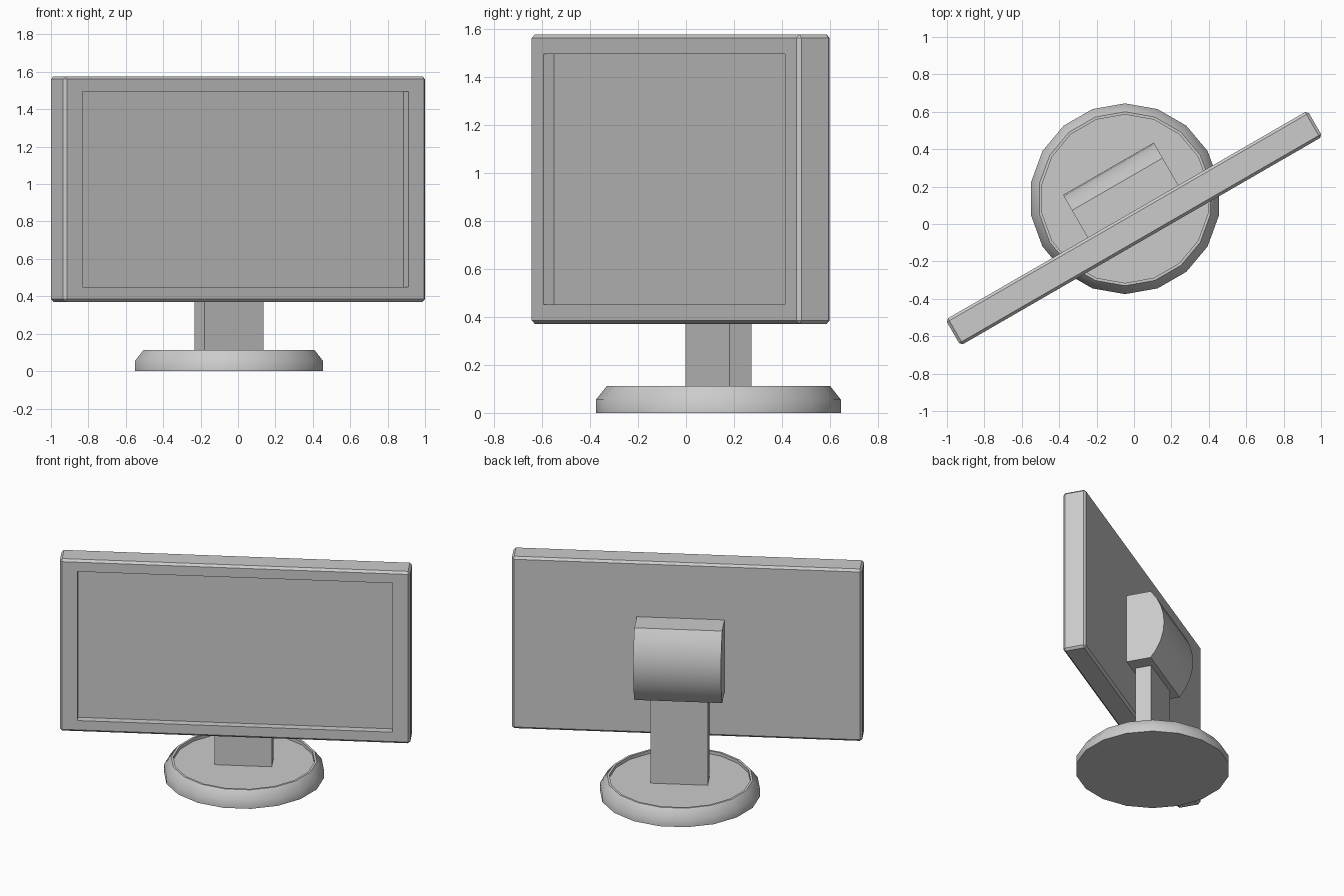
import bpy, bmesh, math
from mathutils import Matrix, Vector

if "Cube" in bpy.data.objects:
    bpy.data.objects.remove(bpy.data.objects["Cube"], do_unlink=True)

grey = bpy.data.materials.new("light_grey_plastic")
grey.use_nodes = True
grey.diffuse_color = (0.6, 0.6, 0.6, 1)
grey.node_tree.nodes["Principled BSDF"].inputs["Base Color"].default_value = (0.6, 0.6, 0.6, 1)

# The screen, neck and housing share one turned frame
TURN = Matrix.Translation((0, -0.022, 0)) @ Matrix.Rotation(math.radians(30), 4, "Z")


def finish(name, bm, matrix, smooth_angle=None):
    bmesh.ops.recalc_face_normals(bm, faces=bm.faces)
    mesh = bpy.data.meshes.new(name)
    bm.to_mesh(mesh)
    bm.free()
    mesh.materials.append(grey)
    obj = bpy.data.objects.new(name, mesh)
    bpy.context.collection.objects.link(obj)
    obj.matrix_world = matrix
    if smooth_angle:
        bpy.ops.object.select_all(action="DESELECT")
        obj.select_set(True)
        bpy.context.view_layer.objects.active = obj
        bpy.ops.object.shade_smooth_by_angle(angle=math.radians(smooth_angle))
    return obj


def box(size, centre):
    bm = bmesh.new()
    bmesh.ops.create_cube(bm, size=1)
    bmesh.ops.scale(bm, vec=size, verts=bm.verts)
    bmesh.ops.translate(bm, vec=centre, verts=bm.verts)
    return bm


# Screen panel: chamfered slab with a recessed display
mid_z = 0.973
bm = box((2.235, 0.16, 1.205), (0, 0, mid_z))
bmesh.ops.bevel(bm, geom=bm.edges[:], offset=0.015, segments=1, affect="EDGES")
front = min(bm.faces, key=lambda f: f.calc_center_median().y)
bmesh.ops.inset_region(bm, faces=[front], thickness=0.05)
for v in front.verts:
    v.co.x = math.copysign(1.005, v.co.x)
    v.co.z = mid_z + math.copysign(0.522, v.co.z - mid_z)
walls = bmesh.ops.extrude_discrete_faces(bm, faces=[front])
bmesh.ops.translate(bm, vec=(0, 0.05, 0), verts=walls["faces"][0].verts)
finish("screen_panel", bm, TURN)

# Neck
finish("neck", box((0.364, 0.108, 0.8), (0.037, 0.161, 0.48)), TURN)

# Rear housing: arc-backed profile extruded sideways
top, bottom, flat, bulge = 1.19, 0.685, 0.248, 0.095
half = (top - bottom) / 2
radius = (half * half + bulge * bulge) / (2 * bulge)
sweep = math.asin(half / radius)
profile = [(0.07, bottom)]
steps = 8
for i in range(steps + 1):
    a = sweep * (2 * i / steps - 1)
    profile.append((flat + bulge - radius * (1 - math.cos(a)),
                    (top + bottom) / 2 + radius * math.sin(a)))
profile.append((0.07, top))
bm = bmesh.new()
cap = bm.faces.new([bm.verts.new((-0.24, y, z)) for y, z in profile])
ext = bmesh.ops.extrude_face_region(bm, geom=[cap], use_keep_orig=True)
bmesh.ops.translate(bm, vec=(0.56, 0, 0),
                    verts=[g for g in ext["geom"] if isinstance(g, bmesh.types.BMVert)])
finish("rear_housing", bm, TURN, 30)

# Base: 18-sided lathed dish with a shallow sunken top
sides = 18
bm = bmesh.new()
rings = []
for r, z in [(0.51, 0), (0.51, 0.055), (0.465, 0.112), (0.45, 0.112), (0.45, 0.09)]:
    rings.append([bm.verts.new((r * math.sin(math.tau * i / sides),
                                r * math.cos(math.tau * i / sides), z))
                  for i in range(sides)])
for low, high in zip(rings, rings[1:]):
    for i in range(sides):
        j = (i + 1) % sides
        bm.faces.new((low[i], low[j], high[j], high[i]))
bm.faces.new(rings[0])
bm.faces.new(rings[-1])
finish("round_base", bm, Matrix.Translation((-0.048, 0.135, 0)), 45)
